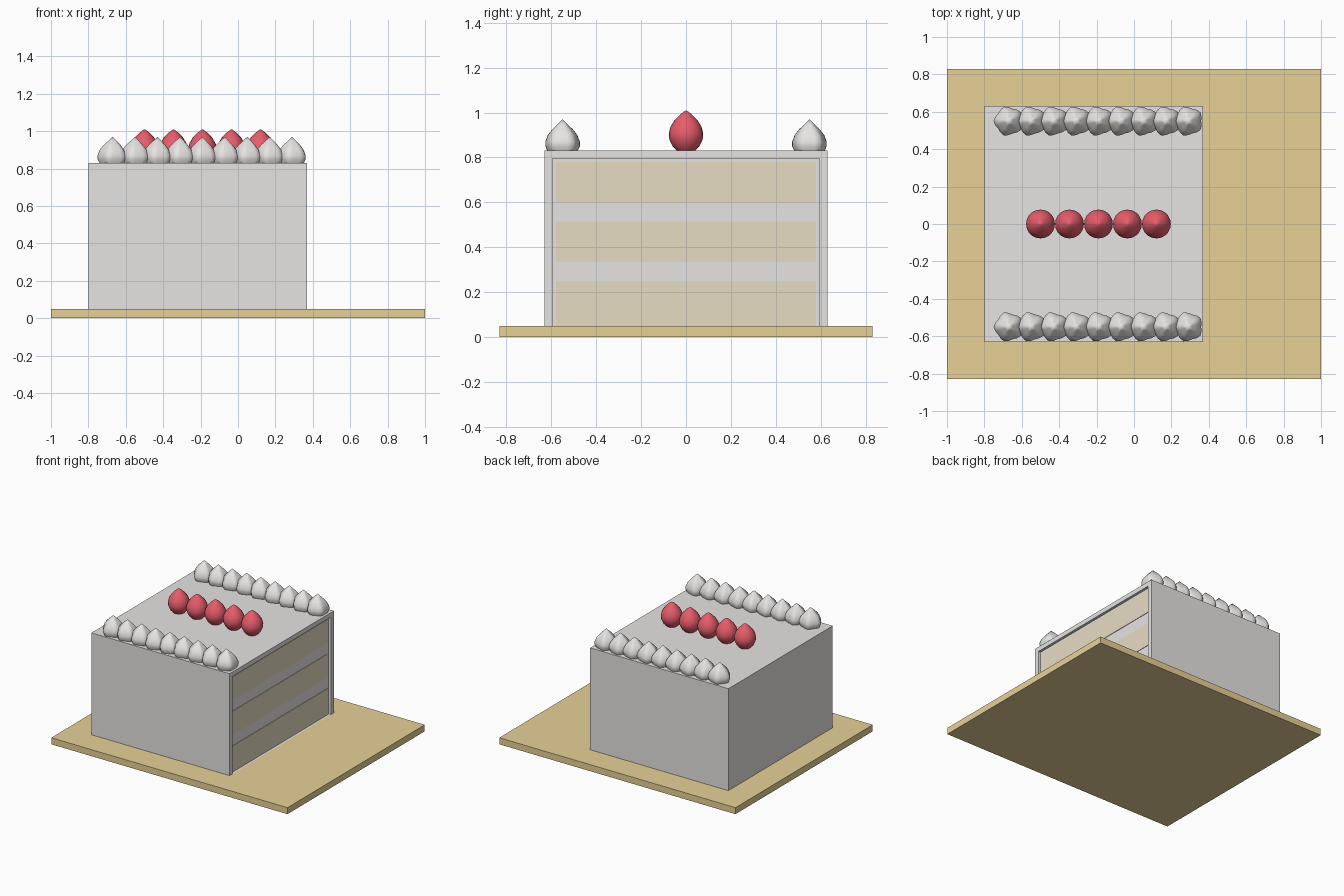
import bpy, bmesh, math

cube = bpy.data.objects.get("Cube")
if cube:
    bpy.data.objects.remove(cube, do_unlink=True)


def material(name, rgb):
    m = bpy.data.materials.new(name)
    m.use_nodes = True
    m.diffuse_color = (*rgb, 1)
    m.node_tree.nodes["Principled BSDF"].inputs["Base Color"].default_value = (*rgb, 1)
    return m


CREAM = material("cream", (0.90, 0.88, 0.86))
SPONGE = material("sponge", (0.90, 0.81, 0.62))
BOARD = material("golden board", (0.90, 0.72, 0.35))
BERRY = material("berry red", (0.82, 0.11, 0.15))


def finish(bm, name, mat, smooth=False):
    bmesh.ops.recalc_face_normals(bm, faces=bm.faces[:])
    mesh = bpy.data.meshes.new(name)
    bm.to_mesh(mesh)
    bm.free()
    mesh.materials.append(mat)
    for p in mesh.polygons:
        p.use_smooth = smooth and len(p.vertices) < 5
    obj = bpy.data.objects.new(name, mesh)
    bpy.context.collection.objects.link(obj)
    return obj


def box_mesh(low, high):
    bm = bmesh.new()
    bmesh.ops.create_cube(bm, size=1)
    for v in bm.verts:
        for i in range(3):
            v.co[i] = low[i] if v.co[i] < 0 else high[i]
    return bm


def turned_mesh(profile, sides, lobes=0, flute=0.0):
    """Turn (radius, height) rings into a pointed solid, optionally fluted."""
    bm = bmesh.new()
    rings = []
    for r, z in profile[:-1]:
        ring = []
        for k in range(sides):
            a = math.tau * k / sides
            rr = r * (1 + flute * math.cos(lobes * (a - math.pi)))
            ring.append(bm.verts.new((rr * math.cos(a), rr * math.sin(a), z)))
        rings.append(ring)
    tip = bm.verts.new((0, 0, profile[-1][1]))
    bm.faces.new(rings[0])
    for k in range(sides):
        n = (k + 1) % sides
        for a, b in zip(rings, rings[1:]):
            bm.faces.new((a[k], a[n], b[n], b[k]))
        bm.faces.new((rings[-1][k], rings[-1][n], tip))
    return bm


def row(first, name, count, step):
    """Repeat a part along x, sharing its mesh."""
    for i in range(1, count):
        o = first.copy()
        o.name = f"{name}_{i + 1}"
        o.location.x += i * step
        bpy.context.collection.objects.link(o)


# Cake board
finish(box_mesh((-1, -0.83, 0), (1, 0.83, 0.05)), "cake_board", BOARD)

# Frosted body with a recessed cut side framed by the icing
BASE, TOP, CUT, RECESS = 0.05, 0.83, 0.37, 0.02
bm = box_mesh((-0.8, -0.63, BASE), (CUT, 0.63, TOP))
cut_face = max(bm.faces, key=lambda f: f.calc_center_median().x)
bmesh.ops.inset_individual(bm, faces=[cut_face], thickness=0.05)
for v in cut_face.verts:
    if v.co.z < 0.4:
        v.co.z = BASE
inner = bmesh.ops.extrude_discrete_faces(bm, faces=[cut_face])["faces"][0]
bmesh.ops.translate(bm, verts=inner.verts[:], vec=(-RECESS, 0, 0))
flat = [f for f in bm.faces if f.calc_area() < 1e-5]
bmesh.ops.delete(bm, geom=flat, context="FACES_ONLY")
finish(bm, "frosted_body", CREAM)

# Sponge layers showing on the cut side
x = CUT - RECESS
for i, (low, high) in enumerate([(0.05, 0.25), (0.335, 0.515), (0.6, 0.78)]):
    finish(box_mesh((x - 0.002, -0.58, low), (x + 0.004, 0.58, high)),
           f"sponge_layer_{i + 1}", SPONGE)

# Piped cream dollops along both edges
dollop = [(0.066, 0), (0.075, 0.02), (0.075, 0.04), (0.064, 0.07),
          (0.045, 0.095), (0.022, 0.118), (0, 0.14)]
for side, y in (("front", -0.55), ("back", 0.55)):
    name = f"cream_dollop_{side}"
    first = finish(turned_mesh(dollop, 20, 5, 0.08), name, CREAM, True)
    first.location = (-0.67, y, TOP)
    row(first, name, 9, 0.12)

# Berries down the middle
berry = [(0.04, 0), (0.06, 0.02), (0.074, 0.05), (0.077, 0.075), (0.07, 0.105),
         (0.052, 0.135), (0.028, 0.16), (0.012, 0.173), (0, 0.18)]
first = finish(turned_mesh(berry, 20), "berry", BERRY, True)
first.location = (-0.5, 0, TOP)
row(first, "berry", 5, 0.155)
